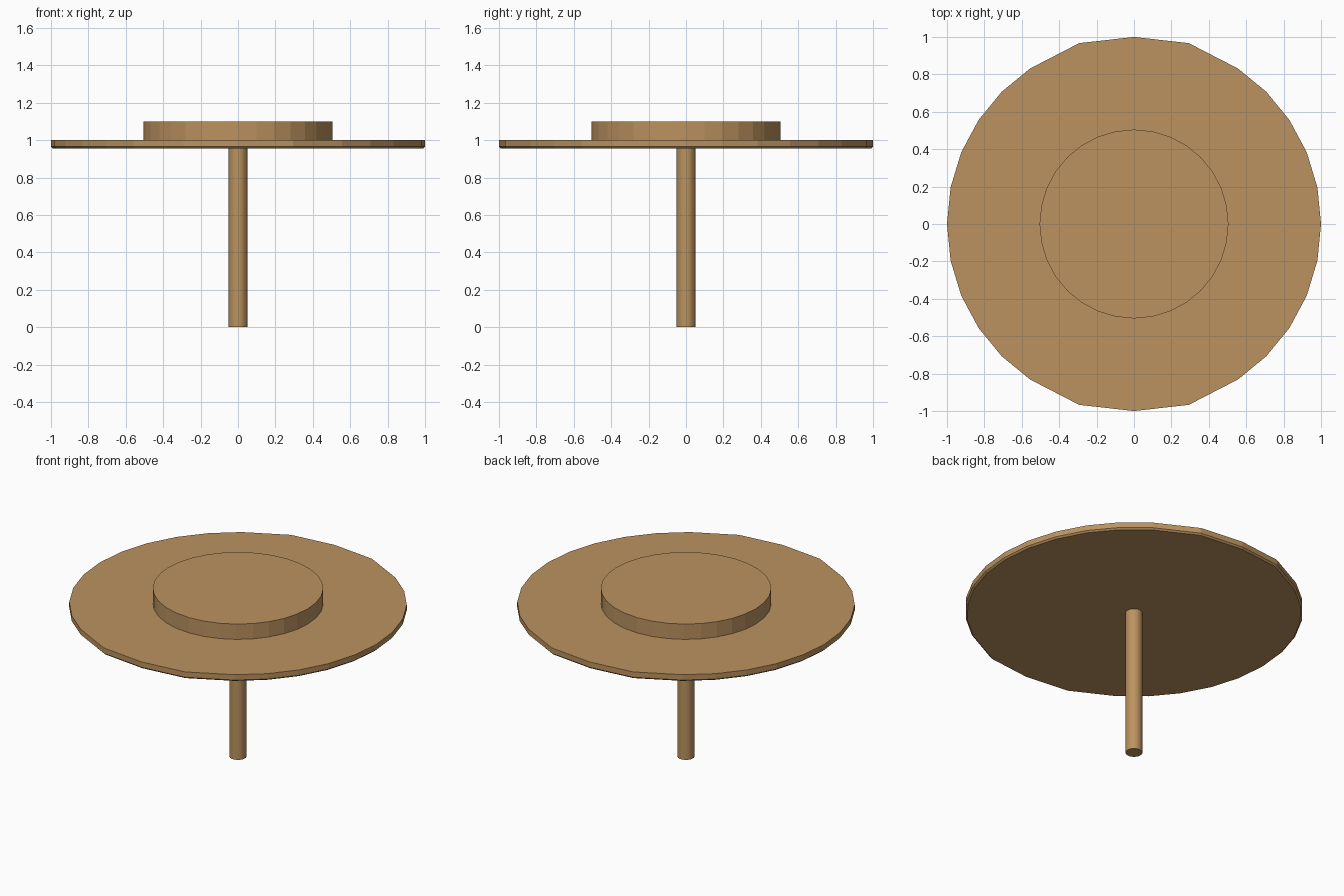
import bpy, bmesh, math

if "Cube" in bpy.data.objects:
    bpy.data.objects.remove(bpy.data.objects["Cube"])

wood = bpy.data.materials.new("light_wood")
wood.diffuse_color = (0.50, 0.29, 0.115, 1)
wood.use_nodes = True
wood.node_tree.nodes["Principled BSDF"].inputs["Base Color"].default_value = wood.diffuse_color


def lathe(name, outline, rings):
    """Stack scaled copies of an outline; rings = [(scale, z)] from bottom to top."""
    bm = bmesh.new()
    loops = [[bm.verts.new((x * s, y * s, z)) for x, y in outline] for s, z in rings]
    n = len(outline)
    for a, b in zip(loops, loops[1:]):
        for i in range(n):
            j = (i + 1) % n
            bm.faces.new((a[i], a[j], b[j], b[i]))
    bm.faces.new(loops[0][::-1])
    bm.faces.new(loops[-1])
    me = bpy.data.meshes.new(name)
    bm.to_mesh(me)
    bm.free()
    me.materials.append(wood)
    ob = bpy.data.objects.new(name, me)
    bpy.context.collection.objects.link(ob)
    return ob


def circle(n):
    return [(math.cos(2 * math.pi * i / n), math.sin(2 * math.pi * i / n)) for i in range(n)]


# Table top: 32-sided disc with simplified corners near front and back
rim = []
for i, (x, y) in enumerate(circle(32)):
    if i in (6, 10, 22, 26):
        rim.append((math.copysign(0.293, x), math.copysign(0.967, y)))
    elif i not in (7, 9, 23, 25):
        rim.append((x, y))
lathe("table_top", rim, [(0.99, 0.955), (1.0, 0.965), (1.0, 1.0)])

# Raised turntable on the top
lathe("turntable", circle(32), [(0.505, 0.99), (0.505, 1.10)])

# Central leg
lathe("leg", circle(32), [(0.05, 0.0), (0.05, 0.96)])
